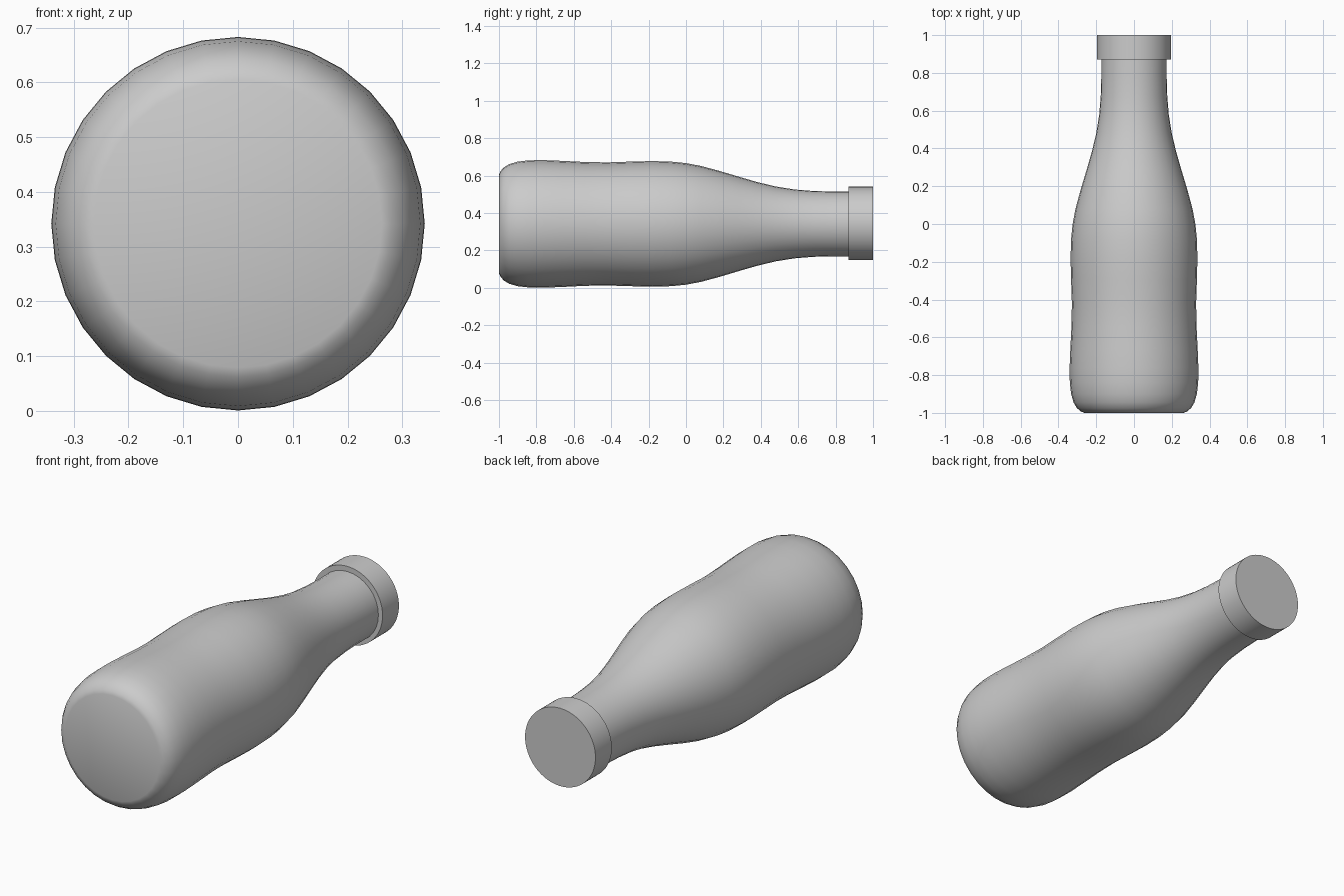
import bpy, bmesh, math

if "Cube" in bpy.data.objects:
    bpy.data.objects.remove(bpy.data.objects["Cube"], do_unlink=True)

AXIS_Z = 0.342

grey = bpy.data.materials.new("plain grey")
grey.use_nodes = True
colour = (0.6, 0.6, 0.6, 1)
grey.diffuse_color = colour
grey.node_tree.nodes["Principled BSDF"].inputs["Base Color"].default_value = colour


def lathe(name, profile, sides, axis_z):
    """Turn a (y, radius) profile about a lengthwise axis and cap both ends."""
    bm = bmesh.new()
    rings = []
    for y, r in profile:
        rings.append([bm.verts.new((r * math.sin(math.tau * i / sides), y,
                                    r * math.cos(math.tau * i / sides)))
                      for i in range(sides)])
    for a, b in zip(rings, rings[1:]):
        for i in range(sides):
            j = (i + 1) % sides
            bm.faces.new((a[i], a[j], b[j], b[i]))
    bm.faces.new(rings[0])
    bm.faces.new(rings[-1])
    bmesh.ops.recalc_face_normals(bm, faces=bm.faces)
    mesh = bpy.data.meshes.new(name)
    bm.to_mesh(mesh)
    bm.free()
    mesh.materials.append(grey)
    obj = bpy.data.objects.new(name, mesh)
    obj.location.z = axis_z
    bpy.context.collection.objects.link(obj)
    bpy.ops.object.select_all(action="DESELECT")
    obj.select_set(True)
    bpy.context.view_layer.objects.active = obj
    bpy.ops.object.shade_smooth_by_angle(angle=math.radians(35))
    return obj


# Bottle body: rounded base, slight waist, sloping shoulder, straight neck
body = [(-1, 0.263), (-0.993, 0.28), (-0.975, 0.302), (-0.945, 0.32),
        (-0.9, 0.333), (-0.84, 0.34), (-0.76, 0.341), (-0.66, 0.337),
        (-0.54, 0.331), (-0.42, 0.329), (-0.3, 0.333), (-0.18, 0.336),
        (-0.08, 0.333), (0, 0.325), (0.08, 0.31), (0.18, 0.283),
        (0.28, 0.253), (0.38, 0.224), (0.48, 0.2), (0.58, 0.184),
        (0.68, 0.176), (0.78, 0.173), (0.9, 0.173)]
lathe("bottle_body", body, 32, AXIS_Z)

# Cap: plain disc wider than the neck
lathe("bottle_cap", [(0.87, 0.196), (1, 0.196)], 64, AXIS_Z + 0.003)
